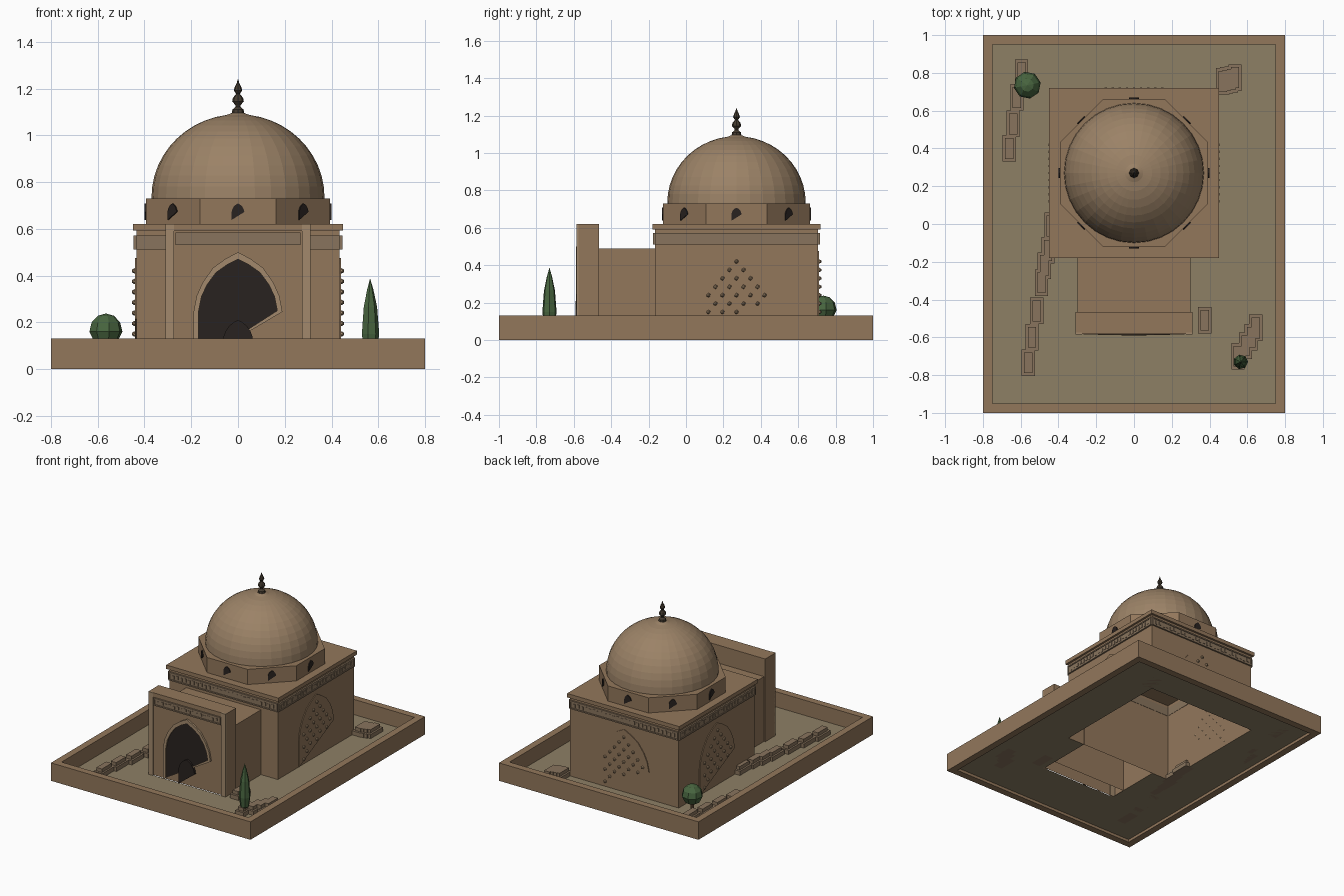
import bpy, bmesh, math
from mathutils import Vector, Matrix

if "Cube" in bpy.data.objects:
    bpy.data.objects.remove(bpy.data.objects["Cube"])

G = 0.02          # courtyard level
CY = 0.27         # centre of the domed hall


def mat(name, c):
    m = bpy.data.materials.new(name)
    m.diffuse_color = (*c, 1)
    m.use_nodes = True
    m.node_tree.nodes["Principled BSDF"].inputs["Base Color"].default_value = m.diffuse_color
    return m


BRICK = mat("brick", (0.29, 0.185, 0.105))
LIGHT = mat("light_brick", (0.36, 0.25, 0.15))
DOME = mat("dome_clay", (0.33, 0.225, 0.135))
SOIL = mat("soil", (0.27, 0.215, 0.13))
STONE = mat("stone", (0.25, 0.175, 0.11))
DARK = mat("dark_opening", (0.022, 0.016, 0.014))
METAL = mat("dark_metal", (0.06, 0.045, 0.03))
LEAF = mat("leaf", (0.065, 0.13, 0.05))
BARK = mat("bark", (0.1, 0.06, 0.03))


def finish(name, bm, m):
    me = bpy.data.meshes.new(name)
    bm.to_mesh(me)
    bm.free()
    ob = bpy.data.objects.new(name, me)
    me.materials.append(m)
    bpy.context.collection.objects.link(ob)
    return ob


def add_box(bm, lo, hi, open_bottom=False, mtx=None):
    lo, hi = Vector(lo), Vector(hi)
    vs = bmesh.ops.create_cube(bm, size=1)["verts"]
    for v in vs:
        v.co = (lo + hi) / 2 + v.co * (hi - lo)
    if open_bottom:
        z = lo.z + 1e-5
        fs = {f for v in vs for f in v.link_faces if all(w.co.z < z for w in f.verts)}
        bmesh.ops.delete(bm, geom=list(fs), context="FACES_ONLY")
    if mtx:
        for v in vs:
            v.co = mtx @ v.co


def boxes(name, m, items, **kw):
    bm = bmesh.new()
    for lo, hi in items:
        add_box(bm, lo, hi, **kw)
    return finish(name, bm, m)


def lathe(name, prof, n, loc, m, turn=0.0):
    """Revolve (radius, z) points; radius 0 makes a pole."""
    bm = bmesh.new()
    rings = []
    for r, z in prof:
        k = 1 if r == 0 else n
        rings.append([bm.verts.new((loc[0] + r * math.cos(turn + math.tau * i / n),
                                    loc[1] + r * math.sin(turn + math.tau * i / n), z)) for i in range(k)])
    for a, b in zip(rings, rings[1:]):
        for i in range(n):
            q = [a[i % len(a)], a[(i + 1) % len(a)], b[(i + 1) % len(b)], b[i % len(b)]]
            bm.faces.new(list(dict.fromkeys(q)))
    bmesh.ops.recalc_face_normals(bm, faces=bm.faces)
    return finish(name, bm, m)


def wall_frame(a, origin):
    """Local x = right along wall, local y = outward, z = up (a = 0 faces the front)."""
    u, n = (math.cos(a), math.sin(a)), (math.sin(a), -math.cos(a))
    return Matrix(((u[0], n[0], 0, origin[0]), (u[1], n[1], 0, origin[1]), (0, 0, 1, 0), (0, 0, 0, 1)))


ARC = [(1, 0), (.93, .27), (.79, .5), (.56, .74), (.28, .89), (0, 1)]


def arch(w, z0, spring, apex):
    """Pointed arch outline whose lower right corner is cut off by a diagonal."""
    h = apex - spring
    right = [(w * x, spring + h * y) for x, y in ARC]
    return [(-w, z0)] + [(-x, z) for x, z in right[:-1]] + right[::-1]


def add_plate(bm, pts, d0, d1, mtx):
    back = [bm.verts.new(mtx @ Vector((x, d0, z))) for x, z in pts]
    front = [bm.verts.new(mtx @ Vector((x, d1, z))) for x, z in pts]
    bm.faces.new(front)
    n = len(pts)
    for i in range(n):
        bm.faces.new((back[i], back[(i + 1) % n], front[(i + 1) % n], front[i]))


def plate(name, pts, d0, d1, mtx, m):
    bm = bmesh.new()
    add_plate(bm, pts, d0, d1, mtx)
    bmesh.ops.recalc_face_normals(bm, faces=bm.faces)
    return finish(name, bm, m)


# courtyard wall and ground (open below the buildings)
boxes("courtyard_wall", BRICK, [((-.8, -1, 0), (.8, -.95, .13)), ((-.8, .95, 0), (.8, 1, .13)),
                                ((-.8, -.95, 0), (-.75, .95, .13)), ((.75, -.95, 0), (.8, .95, .13))])
bm = bmesh.new()
for x0, x1, y0, y1 in [(-.75, .75, -.95, -.58), (-.75, -.30, -.58, -.165), (.30, .75, -.58, -.165),
                       (-.75, -.435, -.165, .705), (.435, .75, -.165, .705), (-.75, .75, .705, .95)]:
    bm.faces.new([bm.verts.new((x, y, G)) for x, y in ((x0, y0), (x1, y0), (x1, y1), (x0, y1))])
finish("courtyard_ground", bm, SOIL)

# hall, passage and portal
boxes("hall", BRICK, [((-.435, CY - .435, G), (.435, CY + .435, .6))], open_bottom=True)
boxes("hall_cornice", BRICK, [((-.45, CY - .45, .592), (.45, CY + .45, .62))])
boxes("passage", BRICK, [((-.30, -.47, G), (.30, -.16, .49))], open_bottom=True)
boxes("portal", BRICK, [((-.31, -.575, G), (.31, -.465, .62))], open_bottom=True)
boxes("portal_pilasters", LIGHT, [((s - .018, -.585, G), (s + .018, -.57, .62)) for s in (-.292, .292)])
boxes("portal_top_band", BRICK, [((-.275, -.582, .59), (.275, -.57, .62))])

# portal arch: frame ring, dark recess and small door
pm = wall_frame(0, (0, -.575))
outer, inner = arch(.19, G, .245, .5), arch(.168, G + .012, .25, .47)
bm = bmesh.new()
loops = [[bm.verts.new(pm @ Vector((x, d, z))) for x, z in p]
         for p, d in ((outer, 0), (outer, .013), (inner, .013), (inner, .002))]
for a, b in zip(loops, loops[1:]):
    for i in range(len(a)):
        j = (i + 1) % len(a)
        bm.faces.new((a[i], a[j], b[j], b[i]))
bmesh.ops.recalc_face_normals(bm, faces=bm.faces)
finish("portal_arch_frame", bm, LIGHT)
plate("portal_recess", inner, 0, .003, pm, DARK)
plate("portal_door", arch(.065, G, .12, .21), 0, .016, pm, DARK)


# friezes: backing strip, thin rims and a row of small tiles
def frieze(name, mtx, w, z0, z1):
    bm = bmesh.new()
    add_box(bm, (-w, -.002, z0), (w, .006, z1), mtx=mtx)
    for z in (z0, z1 - .009):
        add_box(bm, (-w, .004, z), (w, .011, z + .009), mtx=mtx)
    for s in (-w, w - .009):
        add_box(bm, (s, .004, z0), (s + .009, .011, z1), mtx=mtx)
    n = round(w * 2 / .034)
    for i in range(n):
        x = -w + .02 + (2 * w - .04) * (i + .5) / n
        dz = .005 * (i % 2)
        add_box(bm, (x - .009, .004, z0 + .015 + dz), (x + .009, .009, z1 - .02 + dz), mtx=mtx)
    bmesh.ops.recalc_face_normals(bm, faces=bm.faces)
    finish(name, bm, STONE)


frieze("portal_frieze", pm, .267, .53, .585)


# blind arch panels with studs on three hall sides
def inside(p, poly):
    c = False
    for (x1, z1), (x2, z2) in zip(poly, poly[1:] + poly[:1]):
        if (z1 > p[1]) != (z2 > p[1]) and p[0] < (x2 - x1) * (p[1] - z1) / (z2 - z1) + x1:
            c = not c
    return c


for k, side in enumerate(("front", "right", "back", "left")):
    a = k * math.pi / 2
    m = wall_frame(a, (.435 * math.sin(a), CY - .435 * math.cos(a)))
    frieze("hall_frieze_" + side, m, .435, .512, .572)
    if side == "front":
        continue
    poly = arch(.2, G, .215, .475)
    plate("blind_arch_" + side, poly, 0, .006, m, BRICK)
    bm = bmesh.new()
    small = [(x * .88, .22 + (z - .22) * .88) for x, z in poly]
    for r in range(10):
        for c in range(-3, 4):
            p = (c * .075 + (.0375 if r % 2 else 0), .06 + r * .045)
            if inside(p, small):
                bmesh.ops.create_icosphere(bm, subdivisions=1, radius=.012,
                                           matrix=m @ Matrix.Translation((p[0], .008, p[1])))
    finish("blind_arch_studs_" + side, bm, LIGHT)

# octagonal drum with windows
R8 = .393 / math.cos(math.pi / 8)
lathe("drum", [(0, .61), (R8, .61), (R8, .73), (0, .73)], 8, (0, CY), BRICK, math.pi / 8)
bm = bmesh.new()
for k in range(8):
    a = k * math.pi / 4
    add_plate(bm, arch(.027, .638, .672, .708), -.002, .006,
              wall_frame(a, (.393 * math.sin(a), CY - .393 * math.cos(a))))
bmesh.ops.recalc_face_normals(bm, faces=bm.faces)
finish("drum_windows", bm, DARK)

# dome with a slightly drawn-up tip, and finial
prof = [(.37, .725)]
for i in range(0, 12):
    t = math.pi / 2 * i / 12
    prof.append((.37 * math.cos(t), .735 + .355 * math.sin(t)))
lathe("dome", prof + [(0, 1.105)], 32, (0, CY), DOME)
lathe("finial", [(.026, 1.095), (.024, 1.11), (.01, 1.122), (.012, 1.13), (.025, 1.145), (.022, 1.16), (.008, 1.177),
                 (.018, 1.192), (.014, 1.207), (.006, 1.222), (0, 1.243)], 8, (0, CY), METAL)

# rows of two-tier grave slabs
slabs = [(-.595, .8), (-.62, .67), (-.64, .53), (-.66, .4), (.47, .755), (.49, .76), (.515, .765), (.535, .775),
         (-.44, -.01), (-.455, -.14), (-.475, -.22), (-.49, -.31), (-.515, -.46), (-.54, -.6), (-.56, -.735),
         (.375, -.51), (.645, -.55), (.62, -.6), (.59, -.645), (.55, -.7)]
for i, (x, y) in enumerate(slabs):
    boxes(f"grave_slab_{i + 1}", STONE, [((x - .035, y - .07, G), (x + .035, y + .07, G + .03)),
                                         ((x - .022, y - .055, G + .03), (x + .022, y + .055, G + .055))])

# cypress and round tree
lathe("cypress_trunk", [(.01, G), (.01, .09)], 6, (.565, -.73), BARK)
lathe("cypress_crown", [(0, .06), (.03, .08), (.039, .15), (.03, .265), (.014, .34), (0, .388)], 7, (.565, -.73), LEAF)
lathe("round_tree_trunk", [(.013, G), (.013, .12)], 6, (-.565, .735), BARK)
lathe("round_tree_crown", [(0, .1), (.05, .115), (.072, .16), (.062, .2), (.035, .228), (0, .238)], 8,
      (-.565, .735), LEAF, .2)
